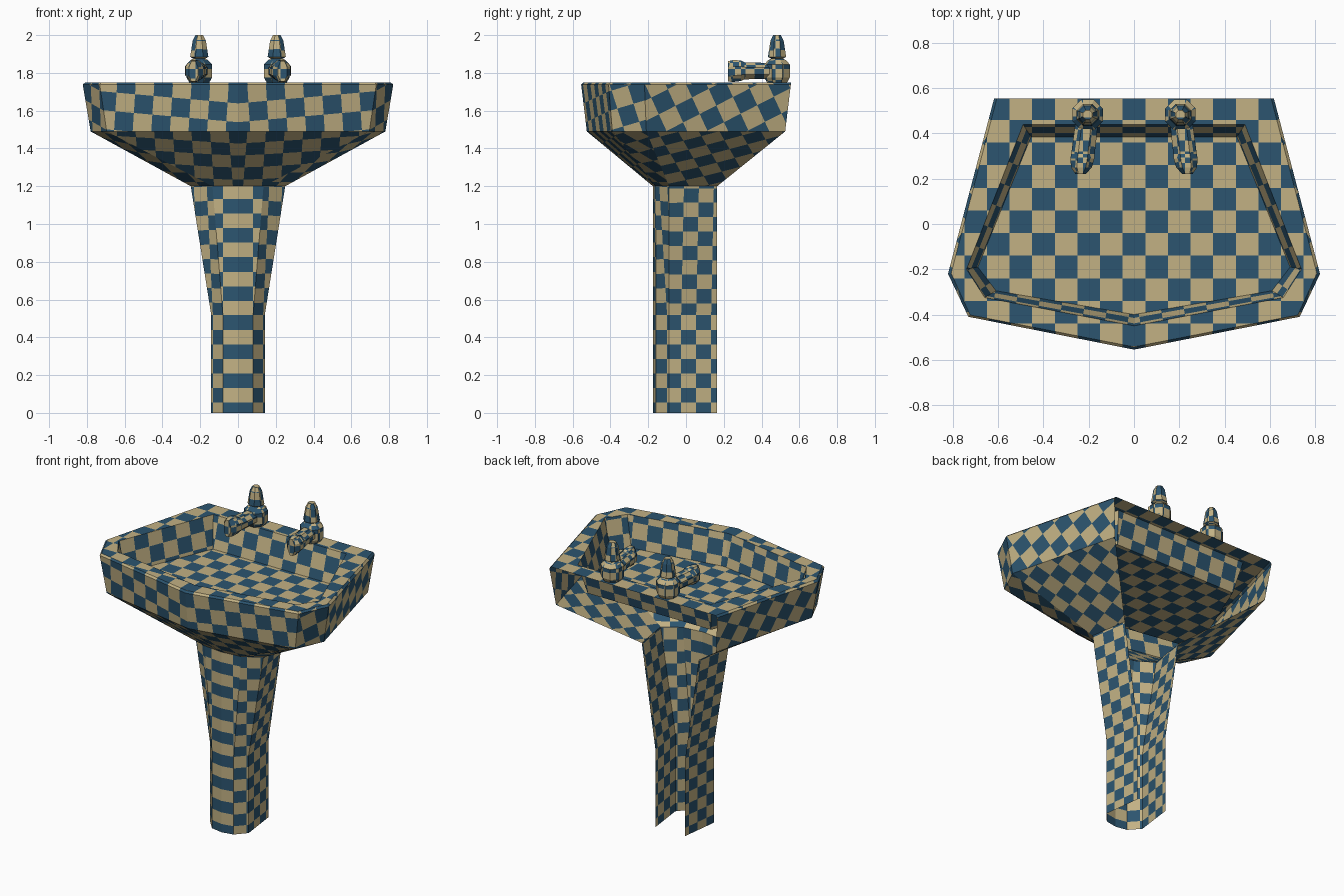
import bpy, bmesh, math
from mathutils import Vector, Matrix

if "Cube" in bpy.data.objects:
    bpy.data.objects.remove(bpy.data.objects["Cube"])


def material(name, rgb):
    m = bpy.data.materials.new(name)
    m.diffuse_color = (*rgb, 1)
    m.use_nodes = True
    m.node_tree.nodes["Principled BSDF"].inputs["Base Color"].default_value = m.diffuse_color
    return m


TAN = material("tan check", (0.54, 0.44, 0.23))
BLUE = material("blue check", (0.025, 0.09, 0.16))
UP = Vector((0, 0, 1))


def polygon(pts, want):
    """Face points, ordered so the normal points along 'want'."""
    n = sum(((pts[i] - pts[0]).cross(pts[i + 1] - pts[0])
             for i in range(1, len(pts) - 1)), Vector())
    return pts if n.dot(want) > 0 else pts[::-1]


def strip(a, b, closed=False, sign=1, want=None, mid=None):
    """Quads between two point rows, facing away from their centre."""
    mid = mid or sum(a + b, Vector()) / (2 * len(a))
    out = []
    for i in range(len(a) if closed else len(a) - 1):
        j = (i + 1) % len(a)
        q = [a[i], a[j], b[j], b[i]]
        out.append(polygon(q, want or (sum(q, Vector()) / 4 - mid) * sign))
    return out


def checkered(name, polys, su, sv, off_v=0.0, starts=None, mirror=False):
    """Cut every polygon into a two-colour checker in its own plane.
    starts: per face (edge point, pattern u, v there or None, tilt)."""
    verts, faces, mats = [], [], []
    for i, pts in enumerate(polys):
        bm = bmesh.new()
        f = bm.faces.new([bm.verts.new(p) for p in pts])
        f.normal_update()
        n = f.normal.copy()
        if abs(n.z) > 0.9:
            u, v = Vector((1, 0, 0)), Vector((0, 1, 0))
        else:
            u = UP.cross(n).normalized()
            v = n.cross(u)
        ou, ov = su / 2, off_v
        if starts:
            p0, pu, pv, tilt = starts[i]
            turn = Matrix.Rotation(math.radians(tilt), 3, n)
            u, v = turn @ u, turn @ v
            ou = p0.dot(u) - pu
            if pv is not None:
                ov = p0.dot(v) - pv
        for axis, size, off in ((u, su, ou), (v, sv, ov)):
            ds = [p.dot(axis) for p in pts]
            k0 = math.floor((min(ds) - off) / size) + 1
            k1 = math.ceil((max(ds) - off) / size)
            for k in range(k0, k1):
                bmesh.ops.bisect_plane(
                    bm, geom=bm.verts[:] + bm.edges[:] + bm.faces[:], dist=1e-5,
                    plane_co=axis * (k * size + off), plane_no=axis)
        bm.verts.index_update()
        base = len(verts)
        verts += [tuple(p.co) for p in bm.verts]
        for g in bm.faces:
            c = g.calc_center_median()
            faces.append([base + p.index for p in g.verts])
            mats.append((math.floor((c.dot(u) - ou) / su)
                         + math.floor((c.dot(v) - ov) / sv)) % 2)
        bm.free()
    me = bpy.data.meshes.new(name)
    me.from_pydata(verts, [], faces)
    me.materials.append(TAN)
    me.materials.append(BLUE)
    me.polygons.foreach_set("material_index", mats)
    me.update()
    ob = bpy.data.objects.new(name, me)
    bpy.context.collection.objects.link(ob)
    if mirror:
        ob.modifiers.new("mirror", 'MIRROR')
    return ob


def outline(half, z):
    """Mirror a right-hand half outline (back to front centre)."""
    right = [Vector((x, y, z)) for x, y in half]
    left = [Vector((-p.x, p.y, z)) for p in right[-2::-1]]
    return right + left


def half_shell(rows, first, tilts, fan):
    """Right-hand walls from the front centre, with pattern start points."""
    polys, starts = [], []
    for top, bottom in zip(rows, rows[1:]):
        a, b = top[3::-1], bottom[3::-1]
        polys += strip(a, b, mid=Vector((0, 0, (a[0].z + b[0].z) / 2)))
        ref = a if fan else b
        u, v = first, 0
        for p, q, tilt in zip(ref, ref[1:], tilts):
            starts.append((p, u, v if fan else None, tilt))
            u += (q - p).length * math.cos(math.radians(tilt))
            v -= (q - p).length * math.sin(math.radians(tilt))
    return polys, starts


# Basin: outer shell is open at the back, the bowl is a thin sheet
edge = outline([(.618, .555), (.822, -.22), (.732, -.41), (0, -.555)], 1.738)
rim = outline([(.606, .555), (.808, -.218), (.724, -.402), (0, -.543)], 1.75)
waist = outline([(.59, .525), (.78, -.21), (.695, -.39), (0, -.525)], 1.49)
neck = outline([(.21, .165), (.25, -.09), (.135, -.16), (0, -.175)], 1.2)
lip = outline([(.49, .44), (.74, -.2), (.66, -.325), (0, -.45)], 1.75)
floor = outline([(.455, .385), (.69, -.19), (.61, -.295), (0, -.40)], 1.55)

polys, starts = half_shell((rim, edge, waist, neck), .05, (5, 15, 27), True)
checkered("basin_shell", polys, .1, .1, .05, starts, mirror=True)
checkered("basin_rim", strip(rim, lip, True, want=UP), .1, .1, .06)
checkered("basin_bowl", strip(lip, floor, True, sign=-1)
          + [polygon(floor, UP)], .1, .1, .06)

# Pedestal: U-shaped sheet, open at the back, pattern mirrored at the centre
foot_half = [(.11, .165), (.142, -.09), (.08, -.16), (0, -.175)]
foot, knee = outline(foot_half, 0), outline(foot_half, .52)
polys, starts = half_shell((neck, knee, foot), 0, (0, 0, 0), False)
checkered("pedestal", polys, .08, .077, .055, starts, mirror=True)


# Taps: eight-sided body and handle, spout splayed outwards
def ring(x, y, r, z):
    return [Vector((x + r * math.cos(a), y + r * math.sin(a), z))
            for a in [math.pi * (i + .5) / 4 for i in range(8)]]


def spout_section(s, y, hw, lo, hi):
    x = s * (.205 + (.48 - y) * .12)
    k = 1 / math.cos(math.pi / 8)
    return [Vector((x + k * hw * math.cos(a), y,
                    (lo + hi) / 2 + k * (hi - lo) / 2 * math.sin(a)))
            for a in [math.pi * (i + .5) / 4 for i in range(8)]]


BODY = [(.058, 1.75), (.073, 1.775), (.073, 1.845), (.05, 1.868), (.034, 1.875)]
HANDLE = [(.034, 1.875), (.052, 1.885), (.038, 1.97), (.022, 2.0)]
SPOUT = [(.46, .05, 1.768, 1.852), (.31, .052, 1.766, 1.856),
         (.29, .053, 1.757, 1.866), (.25, .046, 1.752, 1.868),
         (.222, .024, 1.754, 1.862)]
for side, s in (("left", -1), ("right", 1)):
    for part, prof in (("body", BODY), ("handle", HANDLE)):
        rings = [ring(s * .205, .482, r, z) for r, z in prof]
        polys = [q for a, b in zip(rings, rings[1:]) for q in strip(a, b, True)]
        if part == "handle":
            polys.append(polygon(rings[-1], UP))
        checkered(f"{side}_tap_{part}", polys, .05, .05, .02)
    secs = [spout_section(s, *d) for d in SPOUT]
    polys = [q for a, b in zip(secs, secs[1:]) for q in strip(a, b, True)]
    polys.append(polygon(secs[-1], Vector((0, -1, 0))))
    checkered(f"{side}_tap_spout", polys, .05, .05, .02)
